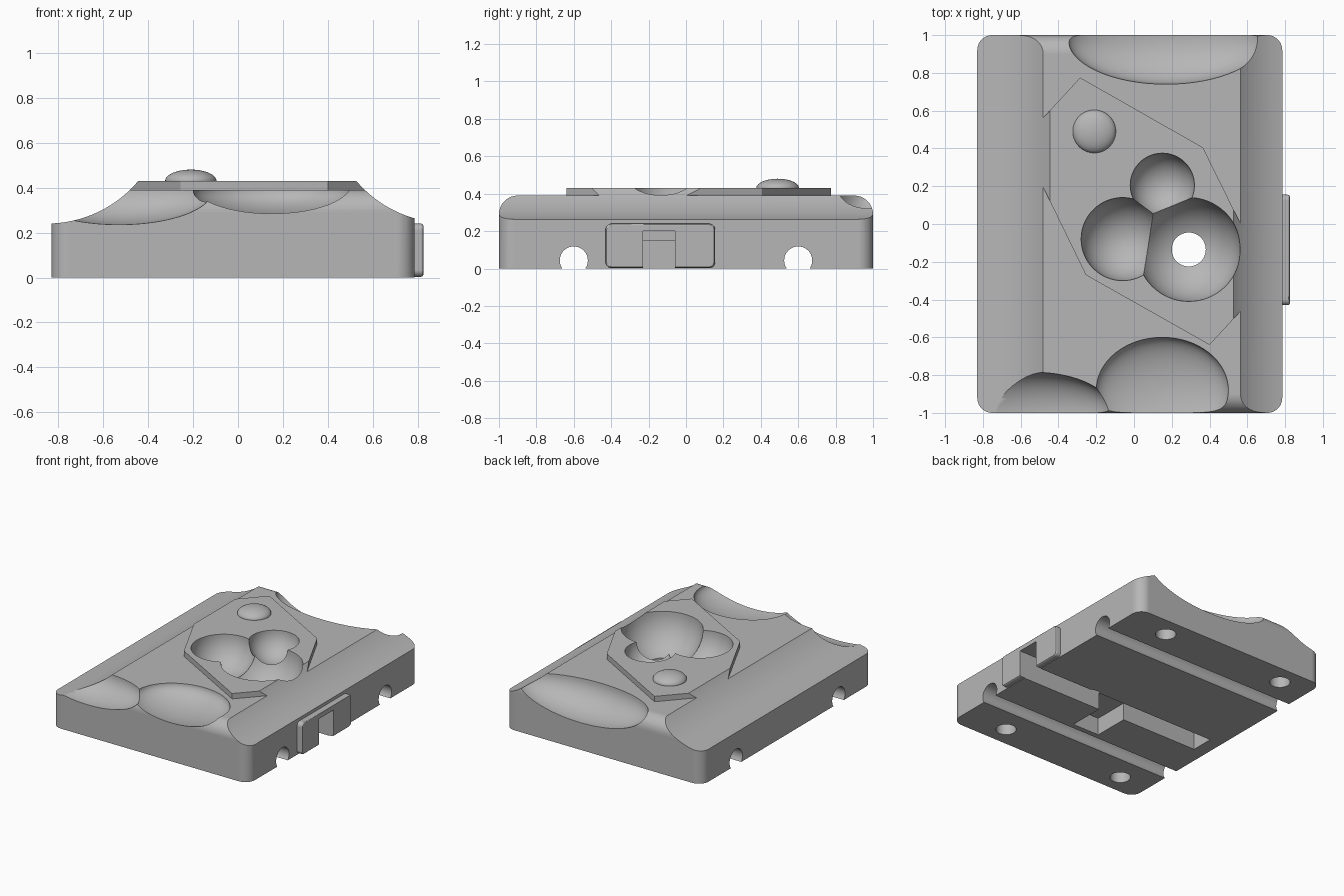
import bpy, bmesh, math
from mathutils import Vector

if "Cube" in bpy.data.objects:
    bpy.data.objects.remove(bpy.data.objects["Cube"], do_unlink=True)

grey = bpy.data.materials.new("matte_grey")
grey.use_nodes = True
colour = (0.47, 0.47, 0.47, 1)
grey.diffuse_color = colour
grey.node_tree.nodes["Principled BSDF"].inputs["Base Color"].default_value = colour


def finish(name, bm):
    bmesh.ops.recalc_face_normals(bm, faces=bm.faces)
    mesh = bpy.data.meshes.new(name)
    bm.to_mesh(mesh)
    bm.free()
    mesh.materials.append(grey)
    ob = bpy.data.objects.new(name, mesh)
    bpy.context.collection.objects.link(ob)
    return ob


def prism(name, pts, lo, hi, axis="z"):
    """Extrude a 2D outline along an axis: z takes (x, y), x takes (y, z), y takes (x, z)."""
    place = {"z": lambda a, b, c: (a, b, c), "x": lambda a, b, c: (c, a, b),
             "y": lambda a, b, c: (a, c, b)}[axis]
    bm = bmesh.new()
    face = bm.faces.new([bm.verts.new(place(a, b, lo)) for a, b in pts])
    ext = bmesh.ops.extrude_face_region(bm, geom=[face])
    shift = Vector(place(0, 0, hi - lo))
    bmesh.ops.translate(bm, vec=shift, verts=[v for v in ext["geom"] if isinstance(v, bmesh.types.BMVert)])
    return finish(name, bm)


def circle(a, b, r, n=48):
    return [(a + r * math.cos(math.tau * i / n), b + r * math.sin(math.tau * i / n)) for i in range(n)]


def rounded(a0, a1, b0, b1, r, n=10):
    """Rounded rectangle outline."""
    pts = []
    for k, (a, b) in enumerate([(a1 - r, b1 - r), (a0 + r, b1 - r), (a0 + r, b0 + r), (a1 - r, b0 + r)]):
        for i in range(n + 1):
            t = (k + i / n) * math.pi / 2
            pts.append((a + r * math.cos(t), b + r * math.sin(t)))
    return pts


def box(name, a0, a1, b0, b1, lo, hi):
    return prism(name, [(a0, b0), (a1, b0), (a1, b1), (a0, b1)], lo, hi)


def ellipsoid(name, centre, radii):
    bm = bmesh.new()
    bmesh.ops.create_uvsphere(bm, u_segments=64, v_segments=32, radius=1)
    bmesh.ops.scale(bm, vec=radii, verts=bm.verts)
    bmesh.ops.translate(bm, vec=centre, verts=bm.verts)
    return finish(name, bm)


def activate(ob):
    bpy.ops.object.select_all(action="DESELECT")
    ob.select_set(True)
    bpy.context.view_layer.objects.active = ob


def combine(ob, tool, operation="DIFFERENCE"):
    mod = ob.modifiers.new("combine", "BOOLEAN")
    mod.operation, mod.solver, mod.object = operation, "EXACT", tool
    activate(ob)
    bpy.ops.object.modifier_apply(modifier=mod.name)
    bpy.data.objects.remove(tool, do_unlink=True)


def smooth(ob, angle=30):
    activate(ob)
    bpy.ops.object.shade_smooth_by_angle(angle=math.radians(angle))
    mod = ob.modifiers.new("even_shading", "WEIGHTED_NORMAL")
    mod.keep_sharp = True


# Base block: rounded corners, filleted front and back top edges
body = prism("body", rounded(-0.83, 0.785, -1, 1, 0.08), 0, 0.39)
combine(body, prism("fillet_profile", rounded(-1, 1, -0.5, 0.39, 0.1), -1.2, 1.2, "x"), "INTERSECT")

# Raised six-sided plate
plate = [(-0.285, 0.775), (0.365, 0.405), (0.713, -0.30), (0.40, -0.64), (-0.255, -0.27), (-0.598, 0.435)]
combine(body, prism("top_plate", plate, 0.3, 0.43), "UNION")

# Concave long sides
for x, z in ((-0.85, 0.77), (0.93, 0.773)):
    combine(body, prism("side_cut", circle(x, z, 0.53, 128), -1.3, 1.3, "y"))

# Scoops on the front and back edges
for centre, radii in (((0.15, -0.88, 0.39), (0.35, 0.28, 0.117)),
                      ((-0.53, -1.0, 0.39), (0.42, 0.215, 0.155)),
                      ((0.17, 0.98, 0.39), (0.52, 0.24, 0.19))):
    combine(body, ellipsoid("scoop", centre, radii))

# Three round bowls in the plate
for x, y, r in ((0.15, 0.205, 0.17), (-0.06, -0.08, 0.22), (0.29, -0.135, 0.275)):
    combine(body, ellipsoid("bowl", (x, y, 0.43), (r, r, r)))

# Drain hole, cross channels and blind holes underneath
combine(body, prism("drain", circle(0.29, -0.135, 0.09), -0.1, 0.3))
for side in (-1, 1):
    combine(body, prism("channel", circle(side * 0.6, 0.043, 0.075), -1, 1, "x"))
    for x in (-0.59, 0.43):
        combine(body, prism("blind_hole", circle(x, side * 0.85, 0.07), -0.1, 0.12))

# Long slot underneath with a side pocket
combine(body, box("slot", -0.73, 0.9, -0.23, -0.06, -0.1, 0.15))
combine(body, box("slot_mouth", 0.55, 0.9, -0.23, -0.06, -0.1, 0.20))
combine(body, box("pocket", -0.10, 0.12, -0.50, -0.2, -0.1, 0.13))
smooth(body)

# Clip on the right side, notched by the slot
clip = prism("side_clip", rounded(-0.43, 0.155, 0.003, 0.24, 0.03, 5), 0.74, 0.825, "x")
bevel = clip.modifiers.new("soft_edge", "BEVEL")
bevel.width, bevel.segments, bevel.limit_method = 0.012, 3, "ANGLE"
bevel.angle_limit = math.radians(60)
activate(clip)
bpy.ops.object.modifier_apply(modifier=bevel.name)
combine(clip, box("clip_notch", 0.5, 0.9, -0.23, -0.06, -0.1, 0.20))
smooth(clip)

# Low dome button on the plate
dome = ellipsoid("dome_button", (-0.21, 0.49, 0.43), (0.114, 0.114, 0.05))
smooth(dome, 60)
